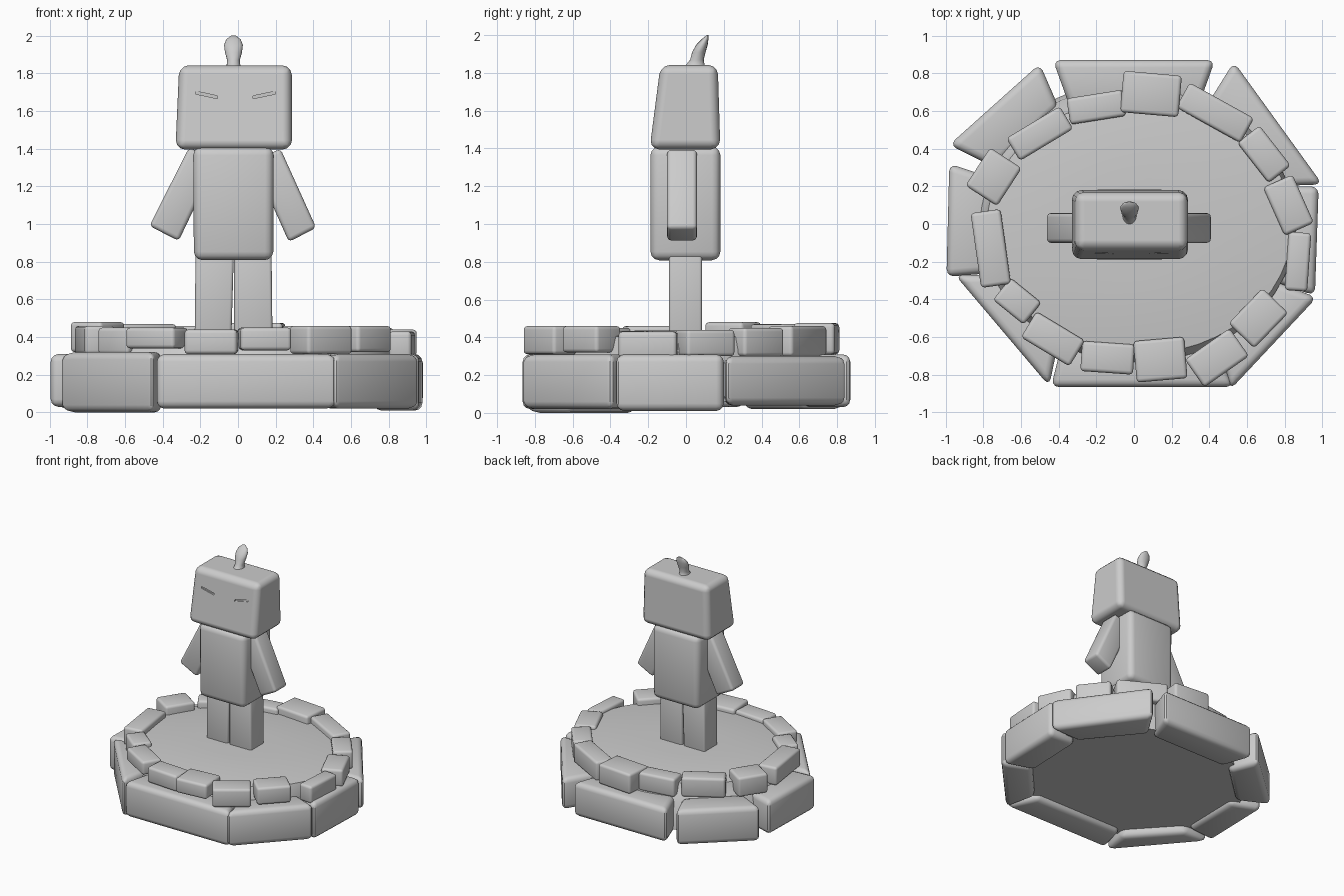
import bpy, bmesh, math

if "Cube" in bpy.data.objects:
    bpy.data.objects.remove(bpy.data.objects["Cube"])


def finish(bm, name, angle=35):
    bmesh.ops.recalc_face_normals(bm, faces=bm.faces)
    me = bpy.data.meshes.new(name)
    bm.to_mesh(me)
    bm.free()
    ob = bpy.data.objects.new(name, me)
    bpy.context.collection.objects.link(ob)
    bpy.ops.object.select_all(action='DESELECT')
    ob.select_set(True)
    bpy.context.view_layer.objects.active = ob
    bpy.ops.object.shade_smooth_by_angle(angle=math.radians(angle))
    return ob


def loft(name, rings, bevel=0.0, angle=35):
    """Skin a stack of equal-length point rings, cap the ends, round the edges."""
    bm = bmesh.new()
    rows = [[bm.verts.new(p) for p in r] for r in rings]
    n = len(rows[0])
    for a, b in zip(rows, rows[1:]):
        for i in range(n):
            j = (i + 1) % n
            bm.faces.new((a[i], a[j], b[j], b[i]))
    bm.faces.new(rows[0][::-1])
    bm.faces.new(rows[-1])
    if bevel:
        bmesh.ops.bevel(bm, geom=bm.edges[:], offset=bevel, segments=3,
                        profile=0.5, affect='EDGES', clamp_overlap=True)
    return finish(bm, name, angle)


def stone(name, pts, z0, z1, bevel):
    return loft(name, [[(x, y, z) for x, y in pts] for z in (z0, z1)], bevel)


def box(name, low, high, bevel):
    """Tapered box; low / high = (x0, x1, y0, y1, z)."""
    ring = lambda x0, x1, y0, y1, z: [(x0, y0, z), (x1, y0, z), (x1, y1, z), (x0, y1, z)]
    return loft(name, [ring(*low), ring(*high)], bevel)


def ellipse(cx, cy, rx, ry, z, n=48):
    return [(cx + rx * math.cos(2 * math.pi * i / n),
             cy + ry * math.sin(2 * math.pi * i / n), z) for i in range(n)]


# Eight large foundation stones
big = [
    ((.43, .87, -.43, .87, -.34, .62, .34, .62), .03, .31),
    ((1.0, .21, .53, .86, .38, .62, .72, .20), .04, .30),
    ((.96, -.38, .98, .20, .74, .20, .72, -.30), .01, .31),
    ((.51, -.88, .97, -.39, .74, -.30, .45, -.62), .02, .31),
    ((-.44, -.865, .53, -.865, .42, -.62, -.38, -.62), .02, .31),
    ((-.95, -.27, -.45, -.86, -.40, -.62, -.72, -.27), .00, .32),
    ((-.98, .32, -.995, -.28, -.75, -.26, -.74, .24), .03, .31),
    ((-.50, .85, -.98, .42, -.74, .30, -.40, .62), .02, .31),
]
for k, (c, z0, z1) in enumerate(big):
    stone(f"foundation_stone_{k + 1}", list(zip(c[::2], c[1::2])), z0, z1, 0.04)

# Ring of small rim stones: centre, length, depth, turn in degrees, bottom, top
rim = [
    (.09, .69, .31, .22, -5, .31, .475), (.43, .59, .39, .15, -29, .30, .46),
    (.69, .37, .27, .15, -52, .30, .45), (.82, .10, .28, .17, -66, .30, .44),
    (.87, -.20, .31, .12, -94, .29, .43), (.66, -.50, .26, .19, 46, .32, .46),
    (.44, -.71, .29, .18, 35, .31, .46), (.14, -.72, .27, .22, 5, .33, .45),
    (-.14, -.71, .28, .16, -4, .31, .44), (-.43, -.61, .30, .16, -31, .34, .45),
    (-.62, -.41, .21, .15, -39, .31, .45), (-.76, -.13, .40, .16, -82, .31, .46),
    (-.745, .25, .24, .20, 57, .32, .48), (-.50, .48, .33, .14, 31, .31, .47),
    (-.20, .62, .30, .14, 9, .31, .46),
]
for k, (cx, cy, w, d, turn, z0, z1) in enumerate(rim):
    c, s = math.cos(math.radians(turn)), math.sin(math.radians(turn))
    pts = [(cx + u * w / 2 * c - v * d / 2 * s, cy + u * w / 2 * s + v * d / 2 * c)
           for u, v in ((-1, -1), (1, -1), (1, 1), (-1, 1))]
    stone(f"rim_stone_{k + 1}", pts, z0, z1, 0.02)

# Gently domed floor filling the ring
loft("floor", [ellipse(cx, -.01, rx, ry, z) for cx, rx, ry, z in (
    (0, .87, .77, .06), (0, .85, .75, .27), (.03, .83, .71, .33),
    (.03, .81, .68, .405), (.02, .62, .52, .425), (0, .30, .26, .435))])

# Legs
box("left_leg", (-.23, -.035, -.09, .085, .40), (-.225, -.022, -.09, .085, .85), .015)
box("right_leg", (-.02, .183, -.09, .085, .40), (-.02, .178, -.09, .085, .85), .015)

# Torso
box("torso", (-.234, .187, -.188, .182, .808), (-.238, .19, -.188, .182, 1.41), .045)

# Arms: slanted outlines in the front plane, given depth in y
for name, c in (("left_arm", (-.26, 1.405, -.47, .99, -.315, .91, -.11, 1.34)),
                ("right_arm", (.225, 1.40, .415, .98, .27, .905, .08, 1.33))):
    loft(name, [[(x, y, z) for x, z in zip(c[::2], c[1::2])] for y in (-.10, .058)], .022)

# Head, tapering toward the top, with two carved slanted eyes
head = box("head", (-.332, .287, -.193, .182, 1.395), (-.312, .285, -.135, .168, 1.842), .05)
for name, c in (("left_eye_cutter", (-.225, 1.69, -.11, 1.665, -.11, 1.68, -.225, 1.705)),
                ("right_eye_cutter", (.08, 1.665, .20, 1.69, .20, 1.705, .08, 1.68))):
    cut = loft(name, [[(x, y, z) for x, z in zip(c[::2], c[1::2])] for y in (-.25, -.145)])
    cut.hide_render = True
    cut.hide_set(True)
    mod = head.modifiers.new(name, 'BOOLEAN')
    mod.operation = 'DIFFERENCE'
    mod.object = cut
# keep the carved face evenly shaded
normals = head.modifiers.new("even_shading", 'WEIGHTED_NORMAL')
normals.keep_sharp = True
normals.weight = 100

# Curled tuft of hair leaning backward: centre y, z, half width x, half depth y
tuft = [(.045, 1.82, .05, .065), (.05, 1.845, .036, .048), (.058, 1.87, .034, .036),
        (.068, 1.91, .045, .036), (.085, 1.95, .050, .030), (.102, 1.98, .038, .017),
        (.114, 2.0, .012, .004)]
loft("hair_tuft", [ellipse(-.024, y, rx, ry, z, 16) for y, z, rx, ry in tuft], 0, 60)
